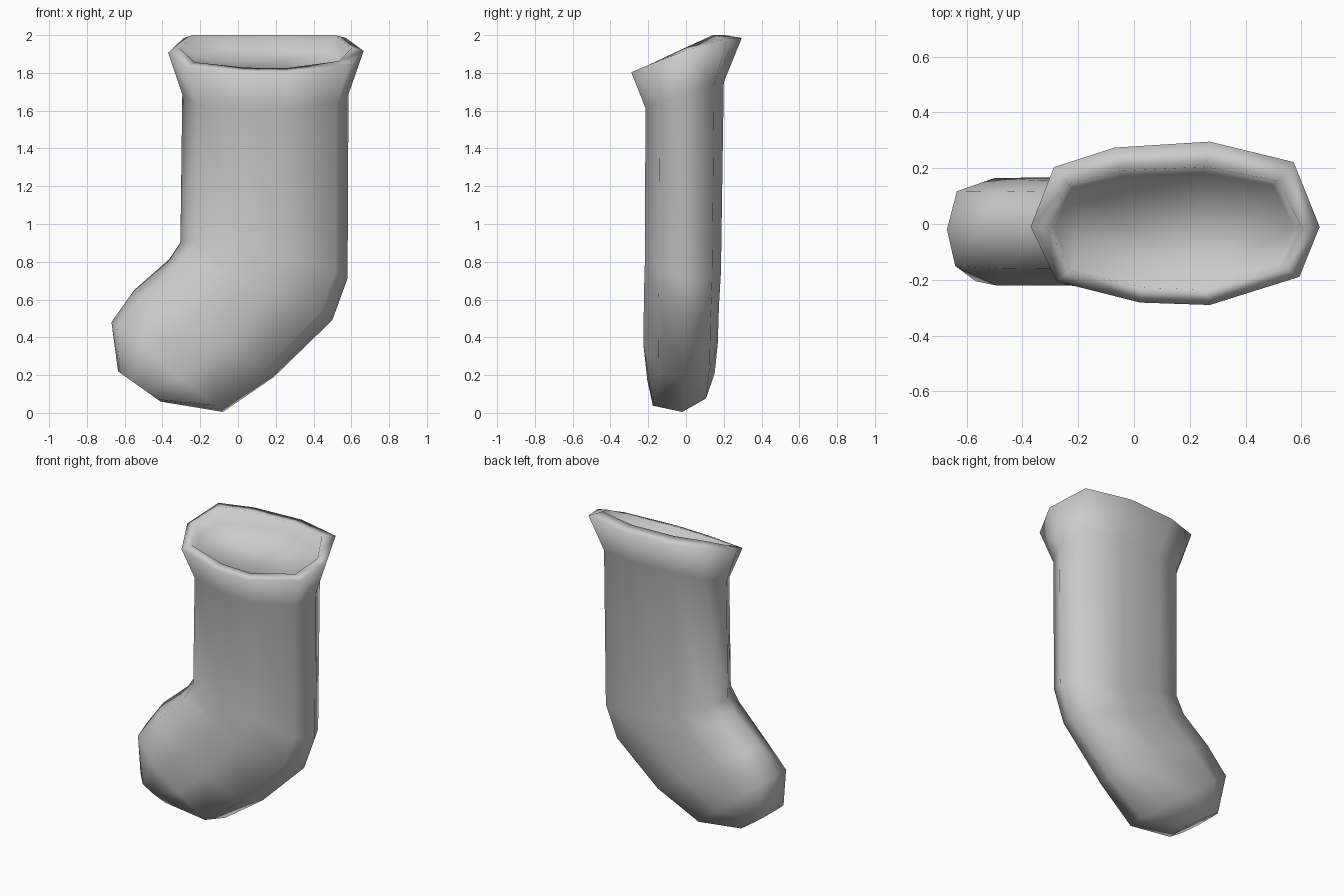
import bpy, bmesh
from mathutils import Vector

cube = bpy.data.objects.get("Cube")
if cube:
    bpy.data.objects.remove(cube, do_unlink=True)

# Ten-sided flattened sections: position across the sock, share of the depth
LEG = [(0, 0), (0.09, -0.7), (0.38, -0.97), (0.62, -1), (0.93, -0.64),
       (1, 0), (0.91, 0.76), (0.62, 1), (0.29, 0.93), (0.08, 0.7)]
FOOT = [(0, 0), (0.05, -0.65), (0.3, -1), (0.62, -0.93), (0.93, -0.78),
        (1, 0), (0.85, 0.68), (0.57, 0.93), (0.29, 1), (0.06, 0.74)]

# Rings: section, instep (x, z), heel side (x, z), front depth, back depth,
# middle y, tilt, height limit
RINGS = [
    (LEG, (-0.285, 1.85), (0.575, 1.85), 0.215, 0.185, -0.01, 0.42, 2),    # floor of the opening
    (LEG, (-0.31, 1.935), (0.60, 1.935), 0.235, 0.205, -0.01, 0.47, 2),    # crest of the cuff
    (LEG, (-0.37, 1.91), (0.665, 1.92), 0.29, 0.295, -0.01, 0.39, 1.985),  # edge of the cuff
    (LEG, (-0.295, 1.69), (0.585, 1.69), 0.215, 0.20, -0.01, 0.35, 1.75),  # neck
    (LEG, (-0.305, 0.90), (0.58, 0.71), 0.217, 0.185, -0.01, -0.2, 2),     # ankle
    (LEG, (-0.365, 0.81), (0.50, 0.49), 0.222, 0.175, -0.01, -0.2, 2),     # heel
    (LEG, (-0.55, 0.65), (0.19, 0.19), 0.226, 0.168, -0.01, 0, 2),         # arch
    (FOOT, (-0.67, 0.48), (-0.08, 0.005), 0.22, 0.165, -0.02, 0, 2),       # ball of the foot
    (FOOT, (-0.635, 0.22), (-0.41, 0.06), 0.205, 0.09, -0.04, 0, 2),       # toe end
]


def add_ring(bm, section, instep, heel, front, back, middle, tilt, limit):
    verts = []
    for t, d in section:
        y = d * (front if d < 0 else back) + middle * (1 - abs(d))
        x, z = Vector(instep).lerp(Vector(heel), t)
        verts.append(bm.verts.new((x, y, min(z + tilt * y, limit))))
    return verts


# Loft the rings and close both ends
bm = bmesh.new()
rings = [add_ring(bm, *ring) for ring in RINGS]
count = len(LEG)
for upper, lower in zip(rings, rings[1:]):
    for i in range(count):
        j = (i + 1) % count
        bm.faces.new((upper[i], lower[i], lower[j], upper[j]))
bm.faces.new(rings[0])
bm.faces.new(rings[-1][::-1])
bmesh.ops.recalc_face_normals(bm, faces=bm.faces)
for face in bm.faces:
    face.smooth = True

mesh = bpy.data.meshes.new("sock")
bm.to_mesh(mesh)
bm.free()
sock = bpy.data.objects.new("sock", mesh)
bpy.context.scene.collection.objects.link(sock)

# Plain grey cloth
cloth = bpy.data.materials.new("grey_cloth")
cloth.use_nodes = True
grey = (0.6, 0.6, 0.6, 1)
cloth.diffuse_color = grey
cloth.node_tree.nodes["Principled BSDF"].inputs["Base Color"].default_value = grey
mesh.materials.append(cloth)
